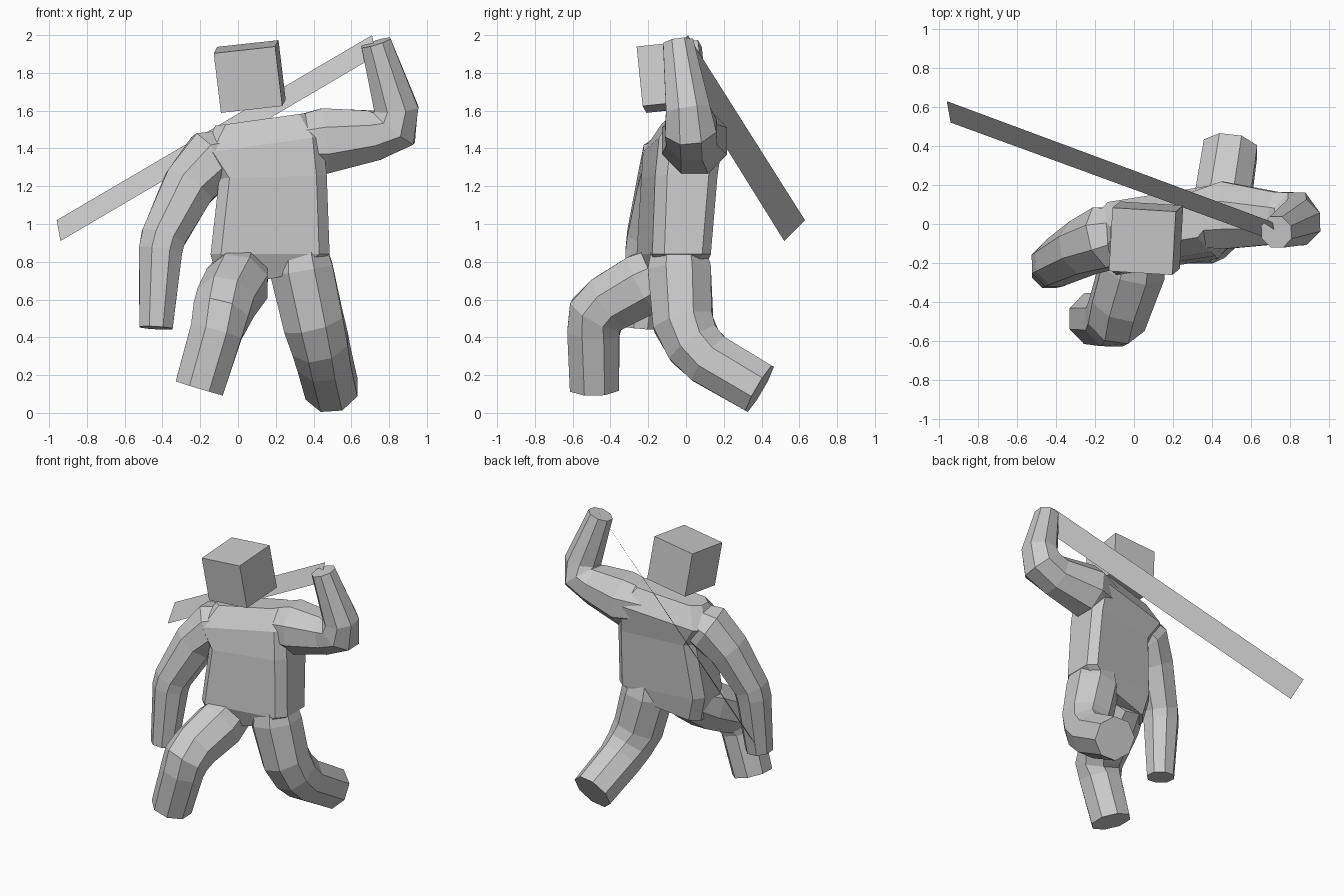
import bpy, bmesh
from math import cos, sin, pi
from mathutils import Vector as V, Matrix

if "Cube" in bpy.data.objects:
    bpy.data.objects.remove(bpy.data.objects["Cube"])


def make_object(name, bm):
    bmesh.ops.recalc_face_normals(bm, faces=bm.faces)
    me = bpy.data.meshes.new(name)
    bm.to_mesh(me)
    bm.free()
    ob = bpy.data.objects.new(name, me)
    bpy.context.collection.objects.link(ob)
    return ob


def loft(name, rings):
    """Skin a list of equal-sized point rings and cap both ends."""
    bm = bmesh.new()
    loops = [[bm.verts.new(p) for p in ring] for ring in rings]
    n = len(loops[0])
    for a, b in zip(loops, loops[1:]):
        for i in range(n):
            j = (i + 1) % n
            bm.faces.new((a[i], a[j], b[j], b[i]))
    bm.faces.new(loops[0])
    bm.faces.new(loops[-1])
    return make_object(name, bm)


def limb(name, path, ref):
    """Eight-sided tube through (x, y, z, radius) stations."""
    pts = [V(p[:3]) for p in path]
    rings = []
    for i, c in enumerate(pts):
        t = V((0, 0, 0))
        if i > 0:
            t += (c - pts[i - 1]).normalized()
        if i < len(pts) - 1:
            t += (pts[i + 1] - c).normalized()
        t.normalize()
        u = (V(ref) - t * t.dot(V(ref))).normalized()
        w = t.cross(u)
        r = path[i][3] / cos(pi / 8)
        rings.append([c + r * (u * cos(a) + w * sin(a))
                      for a in [(k + 0.5) * pi / 4 for k in range(8)]])
    return loft(name, rings)


# Torso: chamfered rectangular rings, turned and tilted toward the raised arm
def torso_ring(x, y, z, hw, hd, tilt):
    c = 0.055
    outline = [(-hw + c, -hd), (hw - c, -hd), (hw, -hd + c), (hw, hd - c),
               (hw - c, hd), (-hw + c, hd), (-hw, hd - c), (-hw, -hd + c)]
    return [V((x + a, y + b + 0.16 * a, z + tilt * a)) for a, b in outline]


body = loft("body", [torso_ring(*s) for s in [
    (0.12, -0.06, 0.70, 0.22, 0.12, 0.2),
    (0.17, -0.065, 0.84, 0.315, 0.155, 0.0),
    (0.185, -0.035, 1.25, 0.285, 0.165, 0.03),
    (0.13, -0.015, 1.42, 0.32, 0.17, 0.14),
    (0.13, -0.01, 1.555, 0.25, 0.09, 0.14)]])

# Limbs: each starts deep inside the torso so the joints blend
limbs = [
    limb("raised_arm", [
        (0.16, 0.0, 1.42, 0.11), (0.46, 0.045, 1.44, 0.173),
        (0.72, 0.03, 1.47, 0.135), (0.825, 0.025, 1.51, 0.137),
        (0.838, 0.01, 1.61, 0.117), (0.73, -0.042, 1.96, 0.08)], (0, 1, 0)),
    limb("lowered_arm", [
        (0.04, -0.02, 1.41, 0.10), (-0.14, -0.07, 1.34, 0.16),
        (-0.26, -0.12, 1.20, 0.14), (-0.395, -0.195, 0.93, 0.118),
        (-0.41, -0.205, 0.86, 0.115), (-0.434, -0.24, 0.45, 0.088)], (0, 1, 0)),
    limb("front_leg", [
        (0.03, -0.04, 0.78, 0.13), (-0.005, -0.22, 0.685, 0.165),
        (-0.065, -0.40, 0.585, 0.155), (-0.09, -0.475, 0.52, 0.15),
        (-0.115, -0.49, 0.43, 0.138), (-0.205, -0.485, 0.13, 0.13)], (1, 0, 0)),
    limb("rear_leg", [
        (0.31, -0.045, 1.02, 0.11), (0.335, -0.035, 0.76, 0.167),
        (0.40, -0.015, 0.48, 0.16), (0.435, 0.04, 0.365, 0.15),
        (0.455, 0.12, 0.285, 0.143), (0.495, 0.39, 0.128, 0.138)], (1, 0, 0)),
]

# Fuse the limbs into one body surface
for part in limbs:
    m = body.modifiers.new("join", 'BOOLEAN')
    m.operation = 'UNION'
    m.solver = 'EXACT'
    m.object = part
    bpy.context.view_layer.objects.active = body
    bpy.ops.object.modifier_apply(modifier=m.name)
    bpy.data.objects.remove(part)

# Head: cube with a slight lean
bm = bmesh.new()
bmesh.ops.create_cube(bm, size=1)
axes = Matrix(((0.325, 0.018, -0.038),
               (-0.020, 0.325, -0.032),
               (0.036, 0.034, 0.315))).to_4x4()
bmesh.ops.transform(bm, matrix=Matrix.Translation((0.062, -0.073, 1.781)) @ axes,
                    verts=bm.verts)
make_object("head", bm)

# Blade: one flat strip held behind the back
bm = bmesh.new()
bm.faces.new([bm.verts.new(p) for p in [
    (-0.96, 0.63, 1.02), (-0.94, 0.52, 0.91),
    (0.73, -0.09, 1.89), (0.71, 0.01, 2.0)]])
make_object("blade", bm)
